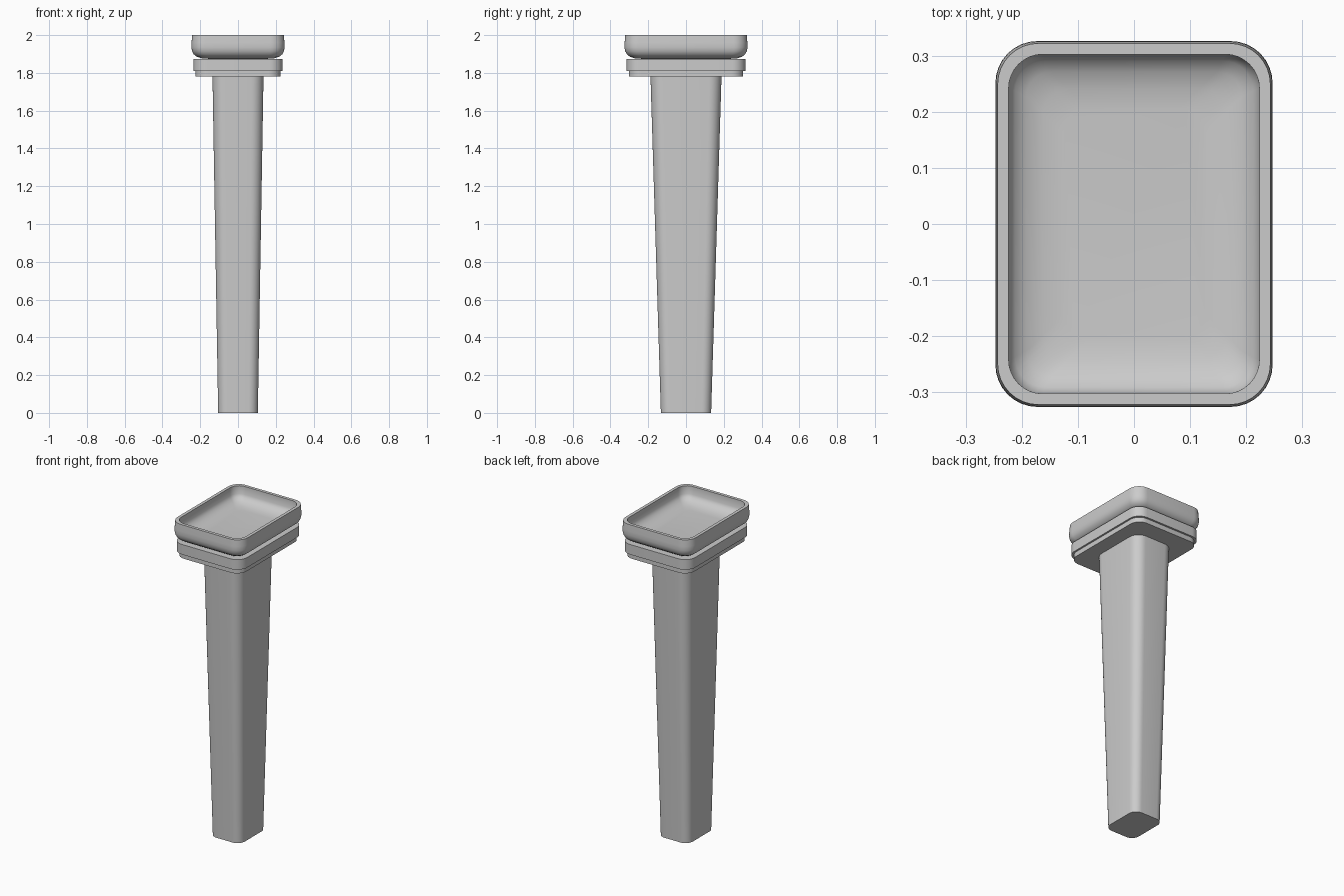
import bpy, bmesh, math

cube = bpy.data.objects.get("Cube")
if cube:
    bpy.data.objects.remove(cube, do_unlink=True)

stone = bpy.data.materials.new("grey stone")
stone.use_nodes = True
grey = (0.6, 0.6, 0.6, 1)
stone.diffuse_color = grey
stone.node_tree.nodes["Principled BSDF"].inputs["Base Color"].default_value = grey


def rounded_rectangle(hx, hy, r, z, steps=8):
    """Ring of points around a rectangle with round corners."""
    points = []
    for quarter, (sx, sy) in enumerate([(1, 1), (-1, 1), (-1, -1), (1, -1)]):
        for i in range(steps + 1):
            a = (quarter + i / steps) * math.pi / 2
            points.append((sx * (hx - r) + r * math.cos(a),
                           sy * (hy - r) + r * math.sin(a), z))
    return points


def loft(name, sections, angle=35):
    """Closed solid through sections of (half x, half y, corner radius, z)."""
    bm = bmesh.new()
    rings = [[bm.verts.new(p) for p in rounded_rectangle(*s)] for s in sections]
    for a, b in zip(rings, rings[1:]):
        for i in range(len(a)):
            j = (i + 1) % len(a)
            bm.faces.new((a[i], a[j], b[j], b[i]))
    bm.faces.new(rings[0][::-1])
    bm.faces.new(rings[-1])
    bmesh.ops.recalc_face_normals(bm, faces=bm.faces)
    mesh = bpy.data.meshes.new(name)
    bm.to_mesh(mesh)
    bm.free()
    mesh.materials.append(stone)
    obj = bpy.data.objects.new(name, mesh)
    bpy.context.collection.objects.link(obj)
    bpy.ops.object.select_all(action="DESELECT")
    obj.select_set(True)
    bpy.context.view_layer.objects.active = obj
    bpy.ops.object.shade_smooth_by_angle(angle=math.radians(angle))
    return obj


# Tapered column and the two stepped slabs on it
loft("column", [(0.105, 0.133, 0.05, 0), (0.135, 0.188, 0.065, 1.78)])
loft("lower_slab", [(0.225, 0.303, 0.065, 1.78), (0.225, 0.303, 0.065, 1.812)])
loft("upper_slab", [(0.236, 0.315, 0.07, 1.81), (0.236, 0.315, 0.07, 1.873)])

# Basin: rounded underside, bulging wall, flat rim, dished inside
underside = [(0.10, 1.874), (0.055, 1.877), (0.03, 1.885), (0.013, 1.898),
             (0.004, 1.915), (0, 1.935), (0.001, 1.96), (0.004, 2.0)]
inside = [(0.0235, 2.0), (0.024, 1.95), (0.035, 1.932),
          (0.055, 1.918), (0.085, 1.908), (0.12, 1.904)]
loft("basin", [(0.247 - d, 0.326 - d, max(0.075 - 0.6 * d, 0.045), z)
               for d, z in underside + inside], angle=40)
